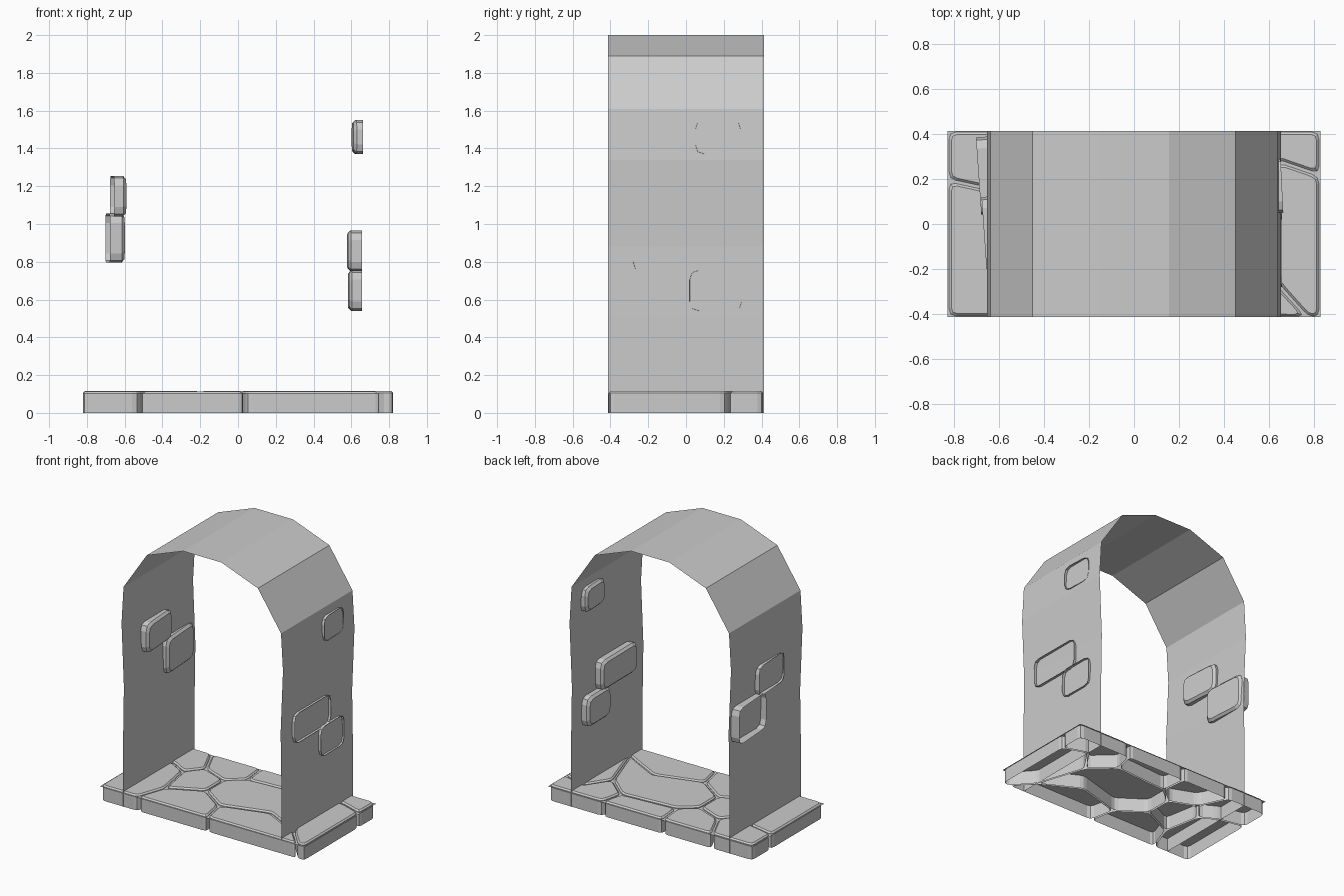
import bpy
from math import pi
from mathutils import Vector, Matrix

if "Cube" in bpy.data.objects:
    bpy.data.objects.remove(bpy.data.objects["Cube"])


def make(name, verts, faces):
    me = bpy.data.meshes.new(name)
    me.from_pydata(verts, [], faces)
    me.update()
    ob = bpy.data.objects.new(name, me)
    bpy.context.collection.objects.link(ob)
    return ob


def inset(poly, d):
    # mitred inward offset of a counter-clockwise polygon
    out = []
    n = len(poly)
    for i in range(n):
        p = poly[i]
        a = (p - poly[i - 1]).normalized()
        b = (poly[(i + 1) % n] - p).normalized()
        na, nb = Vector((-a.y, a.x)), Vector((-b.y, b.x))
        out.append(p + (na + nb) * d / max(1 + na.dot(nb), 0.4))
    return out


def rounded(poly, r, steps=2):
    out = []
    n = len(poly)
    for i in range(n):
        p, q, s = poly[i], poly[i - 1], poly[(i + 1) % n]
        a = p + (q - p).normalized() * min(r, (q - p).length * .4)
        b = p + (s - p).normalized() * min(r, (s - p).length * .4)
        for k in range(steps + 1):
            t = k / steps
            out.append(a * (1 - t) ** 2 + p * 2 * t * (1 - t) + b * t * t)
    return out


def stone(name, poly, r, height, bevel, steps=2):
    # open-bottomed block with a chamfered top
    n0 = rounded(poly, r, steps)
    n1 = rounded(inset(poly, bevel), r * .9, steps)
    n = len(n0)
    verts = [(p.x, p.y, 0) for p in n0] + [(p.x, p.y, height - bevel) for p in n0]
    verts += [(p.x, p.y, height) for p in n1]
    faces = [(k * n + i, k * n + (i + 1) % n, (k + 1) * n + (i + 1) % n, (k + 1) * n + i)
             for k in range(2) for i in range(n)]
    faces.append(tuple(range(2 * n, 3 * n)))
    return make(name, verts, faces)


# arch: a single bent sheet
half = [(.64, 0), (.64, .51), (.634, .88), (.653, 1.34), (.637, 1.61), (.45, 1.89), (.155, 2)]
prof = half + [(-x, z) for x, z in reversed(half)]
m = len(prof)
make("arch_sheet",
     [(x, -.413, z) for x, z in prof] + [(x, .413, z) for x, z in prof],
     [(i, m + i, m + i + 1, i + 1) for i in range(m - 1)])

# grout sheet between the paving stones
make("grout", [(-.828, -.413, .1), (.828, -.413, .1), (.828, .413, .1), (-.828, .413, .1)],
     [(0, 1, 2, 3)])

# paving stones, as cells sharing these corner points
P = dict(
    A=(-.828, -.415), B=(-.525, -.415), C=(.04, -.415), D=(.77, -.415), E=(.828, -.415),
    F=(.828, .215), G=(.828, .415), H=(.39, .415), I=(-.1, .415), J=(-.5, .415),
    K=(-.828, .415), L=(-.828, .195), M=(-.62, .15), N=(-.5, .08), O=(-.45, -.2),
    Q=(-.2, -.08), R=(0, -.22), S=(.35, -.12), T=(.64, -.27), U=(.52, .1),
    V=(.64, .28), W=(.35, .25), X=(-.08, .22), Y=(-.2, .12), Z=(-.4, .2))
cells = ["ABONML", "LMNZJK", "BCRQO", "OQYZN", "JZYXI", "QRSTUWXY",
         "CDTSR", "DEFVUT", "IXWH", "HWUVFG"]
for i, c in enumerate(cells):
    poly = [Vector(P[k]) for k in c]
    area = sum(poly[j - 1].cross(poly[j]) for j in range(len(poly)))
    if area < 0:
        poly.reverse()
    stone(f"paving_stone_{i + 1}", inset(poly, .007), .03, .112 + .003 * (i % 2), .01)

# wall stones: side, y range, z range, depth, outer x, tilt
bricks = [(1, .05, .29, 1.37, 1.55, .05, .657, .05),
          (1, -.28, .14, .75, .965, .075, .655, .01),
          (1, .02, .295, .54, .755, .07, .655, .02),
          (-1, -.2, .12, 1.04, 1.255, .065, .666, .07),
          (-1, .04, .385, .795, 1.055, .08, .69, .07)]
for i, (s, y0, y1, z0, z1, d, x, tilt) in enumerate(bricks):
    w, h = (y1 - y0) / 2, (z1 - z0) / 2
    poly = [Vector(v) for v in ((-w, -h), (w, -h), (w, h), (-w, h))]
    ob = stone(f"wall_stone_{i + 1}", poly, .05, d, .016)
    # local z points into the passage, local y stays vertical
    basis = Matrix(((0, 0, -s), (-s, 0, 0), (0, 1, 0))).to_4x4()
    ob.matrix_world = (Matrix.Translation((s * x, (y0 + y1) / 2, (z0 + z1) / 2))
                       @ Matrix.Rotation(tilt, 4, 'Z') @ basis)
